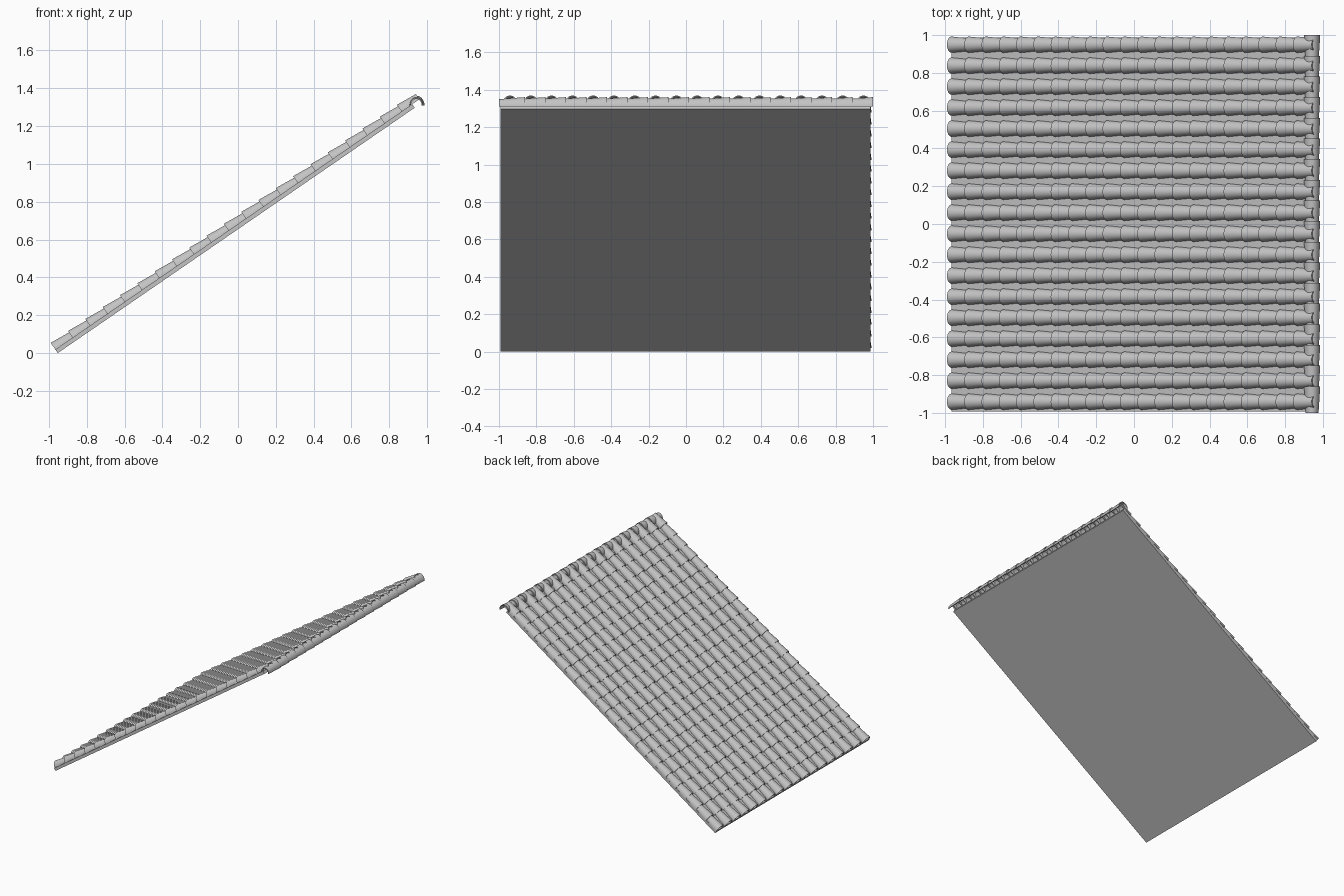
import bpy
import bmesh
from math import cos, sin, pi, radians

cube = bpy.data.objects.get("Cube")
if cube:
    bpy.data.objects.remove(cube)

PITCH = radians(34.5)
EAVE = (-0.953, 0, 0)      # lower edge of the slab underside
SLAB = 0.023               # slab thickness
SIDES = 14

# One colour for everything
grey = bpy.data.materials.new("clay_grey")
grey.use_nodes = True
COLOR = (0.55, 0.55, 0.55, 1)
grey.diffuse_color = COLOR
grey.node_tree.nodes["Principled BSDF"].inputs["Base Color"].default_value = COLOR


def finish(name, bm):
    bmesh.ops.recalc_face_normals(bm, faces=bm.faces)
    mesh = bpy.data.meshes.new(name)
    bm.to_mesh(mesh)
    bm.free()
    mesh.materials.append(grey)
    obj = bpy.data.objects.new(name, mesh)
    bpy.context.collection.objects.link(obj)
    return obj


def half_tile(name, length, wide, narrow, wall, rise=1.0, base=0.0):
    """Hollow tapered half-barrel along +x, wide end at the origin."""
    bm = bmesh.new()
    loops = []
    for x, r in ((0, wide), (length, narrow), (length, narrow - wall), (0, wide - wall)):
        angles = [pi * i / SIDES for i in range(SIDES + 1)]
        loops.append([bm.verts.new((x, r * cos(a), base + r * sin(a) * rise)) for a in angles])
    for k in range(4):
        a, b = loops[k], loops[(k + 1) % 4]
        for i in range(SIDES):
            bm.faces.new((a[i], a[i + 1], b[i + 1], b[i]))
    # Long bottom rims
    for i in (0, SIDES):
        bm.faces.new([loop[i] for loop in loops])
    obj = finish(name, bm)
    bpy.ops.object.select_all(action='DESELECT')
    obj.select_set(True)
    bpy.context.view_layer.objects.active = obj
    bpy.ops.object.shade_smooth_by_angle(angle=radians(35))
    return obj


def repeat(obj, name, count, offset):
    mod = obj.modifiers.new(name, 'ARRAY')
    mod.count = count
    mod.use_relative_offset = False
    mod.use_constant_offset = True
    mod.constant_offset_displace = offset


# Sloping roof slab
bm = bmesh.new()
bmesh.ops.create_cube(bm, size=1)
for v in bm.verts:
    v.co.x = (v.co.x + 0.5) * 2.29
    v.co.y = v.co.y * 1.98 - 0.003
    v.co.z = (v.co.z + 0.5) * SLAB
slab = finish("roof_slab", bm)
slab.location = EAVE
slab.rotation_euler.y = -PITCH

# Overlapping tiles: up the slope, then across the roof
tiles = half_tile("roof_tiles", 0.114, 0.043, 0.033, 0.006, base=SLAB)
tiles.location = (EAVE[0], -0.941, 0)
tiles.rotation_euler.y = -PITCH
repeat(tiles, "up_slope", 21, (0.1111, 0, 0))
repeat(tiles, "across", 18, (0, 0.1112, 0))

# Ridge cap tiles running front to back
ridge = half_tile("ridge_tiles", 0.14, 0.043, 0.034, 0.006, rise=1.18)
ridge.location = (0.943, 1, 1.31)
ridge.rotation_euler.z = -pi / 2
repeat(ridge, "along_ridge", 18, (0.1094, 0, 0))
